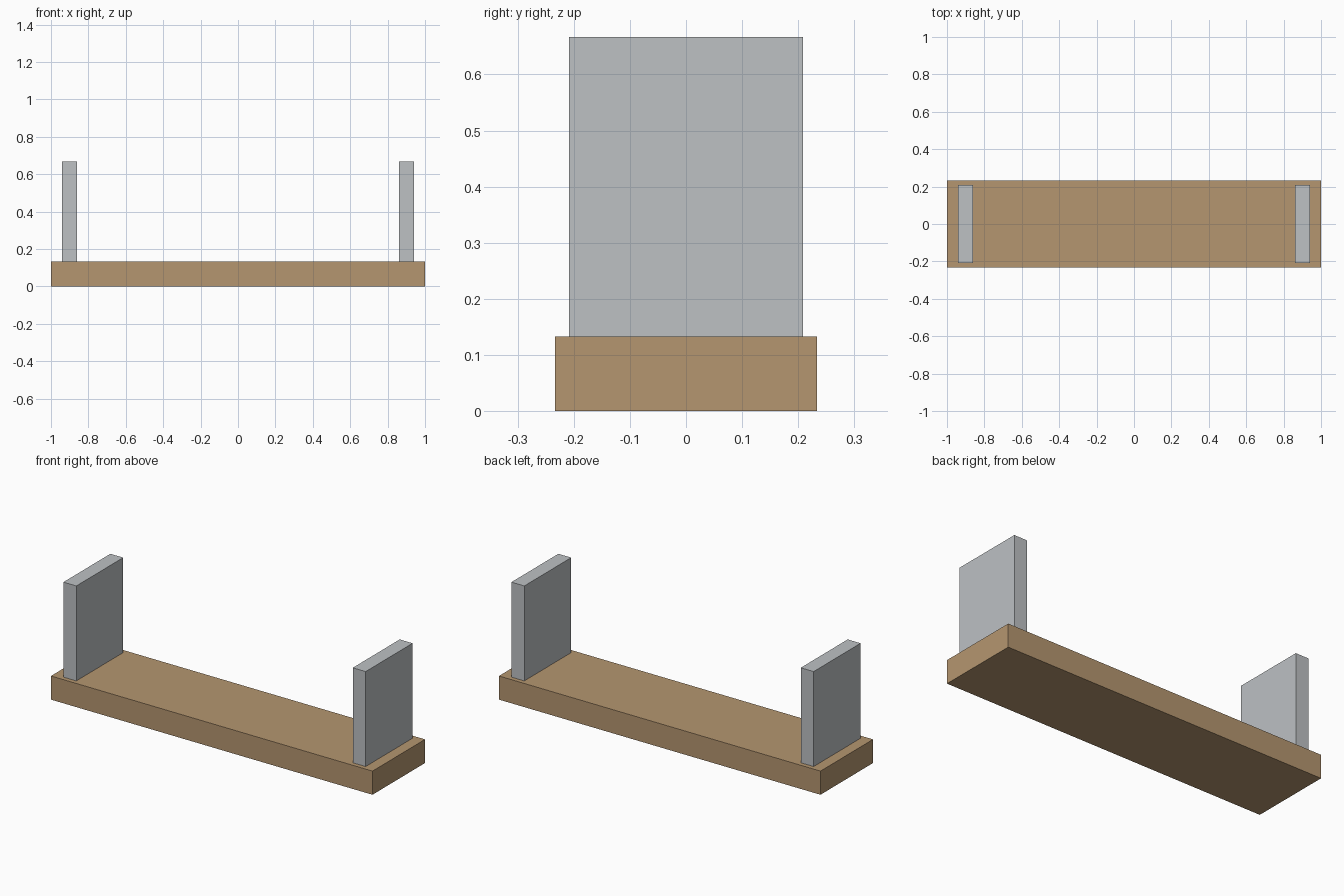
import bpy

cube = bpy.data.objects.get("Cube")
if cube:
    bpy.data.objects.remove(cube, do_unlink=True)


def make_material(name, color):
    mat = bpy.data.materials.new(name)
    mat.use_nodes = True
    mat.diffuse_color = color
    mat.node_tree.nodes["Principled BSDF"].inputs["Base Color"].default_value = color
    return mat


def add_box(name, size, center, mat):
    bpy.ops.mesh.primitive_cube_add(size=1, location=center)
    box = bpy.context.object
    box.name = name
    box.scale = size
    bpy.ops.object.transform_apply(location=False, rotation=False, scale=True)
    box.data.materials.append(mat)
    return box


wood = make_material("tan wood", (0.462, 0.305, 0.162, 1))
metal = make_material("light grey metal", (0.509, 0.533, 0.552, 1))

# Wooden board
board_height = 0.133
add_box("board", (2, 0.467, board_height), (0, 0, board_height / 2), wood)

# Upright plates standing on each end of the board
plate_height = 0.534
for name, side in (("left_upright", 1), ("right_upright", -1)):
    add_box(name, (0.08, 0.417, plate_height),
            (side * 0.9, 0, board_height + plate_height / 2), metal)
